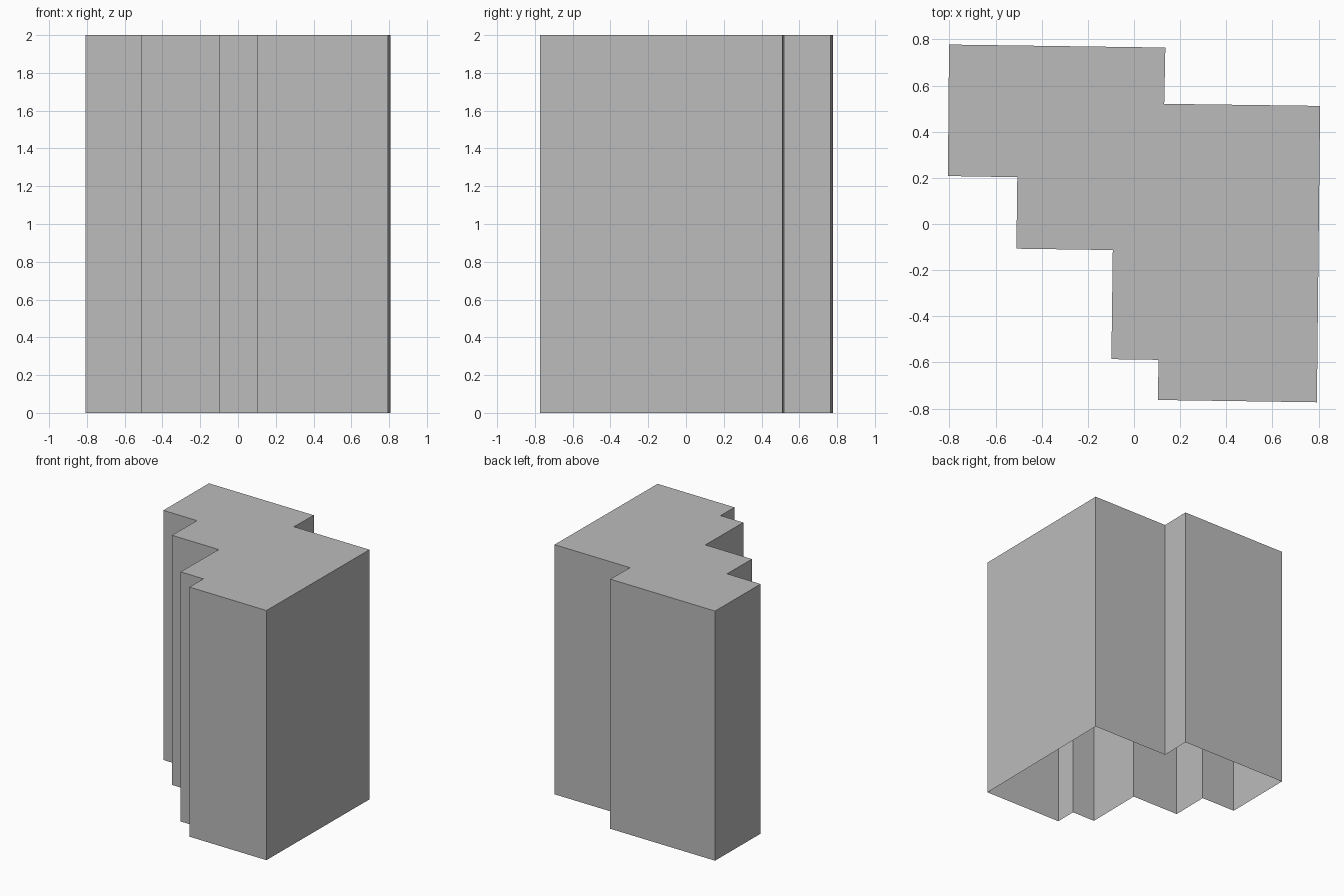
import bpy
import bmesh

HEIGHT = 2.0

# Remove the default cube
default = bpy.data.objects.get("Cube")
if default:
    bpy.data.objects.remove(default, do_unlink=True)

# Plain grey material
grey = bpy.data.materials.new("plain_grey")
grey.use_nodes = True
colour = (0.5, 0.5, 0.5, 1.0)
grey.diffuse_color = colour
grey.node_tree.nodes["Principled BSDF"].inputs["Base Color"].default_value = colour

# Stepped footprint, counter-clockwise from the front corner
footprint = [
    (0.793, -0.773), (0.807, 0.512), (0.131, 0.521), (0.136, 0.765),
    (-0.802, 0.778), (-0.807, 0.208), (-0.506, 0.203), (-0.51, -0.107),
    (-0.092, -0.113), (-0.098, -0.586), (0.106, -0.589), (0.104, -0.763),
]

# Building shell: walls and flat roof, open underneath
bm = bmesh.new()
base = [bm.verts.new((x, y, 0)) for x, y in footprint]
roof = [bm.verts.new((x, y, HEIGHT)) for x, y in footprint]
bm.faces.new(roof)
for i in range(len(base)):
    j = (i + 1) % len(base)
    bm.faces.new((base[i], base[j], roof[j], roof[i]))

mesh = bpy.data.meshes.new("building_shell")
bm.to_mesh(mesh)
bm.free()
mesh.materials.append(grey)
shell = bpy.data.objects.new("building_shell", mesh)
bpy.context.collection.objects.link(shell)
